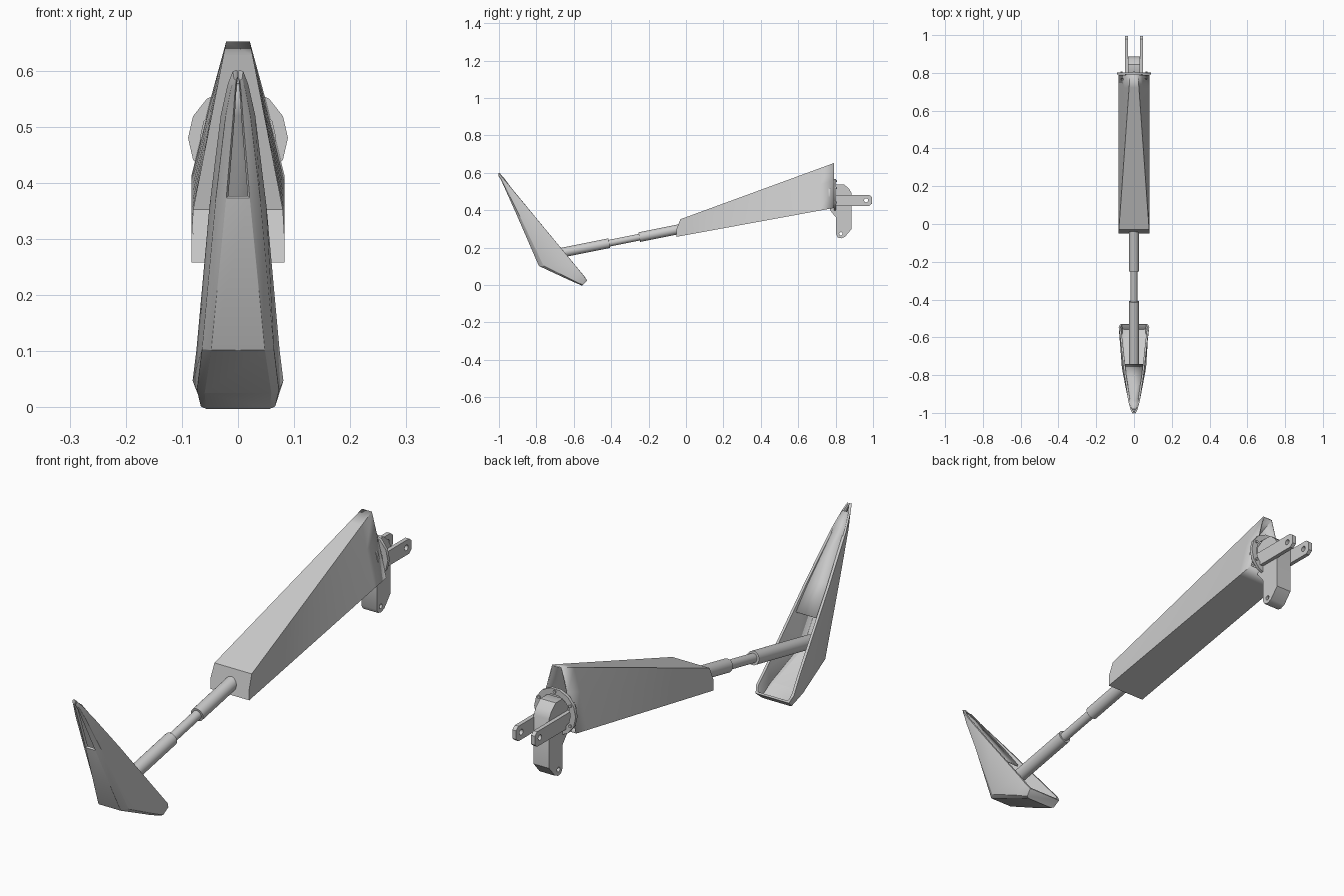
import bpy, bmesh, math
from mathutils import Vector, Matrix

if "Cube" in bpy.data.objects:
    bpy.data.objects.remove(bpy.data.objects["Cube"])


def mesh_object(name, verts, faces):
    me = bpy.data.meshes.new(name)
    me.from_pydata(verts, [], faces)
    bm = bmesh.new()
    bm.from_mesh(me)
    bmesh.ops.remove_doubles(bm, verts=bm.verts, dist=1e-5)
    bmesh.ops.recalc_face_normals(bm, faces=bm.faces)
    bm.to_mesh(me)
    bm.free()
    ob = bpy.data.objects.new(name, me)
    bpy.context.collection.objects.link(ob)
    return ob


def smooth(ob, angle=35):
    bpy.ops.object.select_all(action='DESELECT')
    ob.select_set(True)
    bpy.context.view_layer.objects.active = ob
    bpy.ops.object.shade_smooth_by_angle(angle=math.radians(angle))


def solidify(ob, t, offset=-1):
    m = ob.modifiers.new("thickness", 'SOLIDIFY')
    m.thickness, m.offset = t, offset


def bevel(ob, w, seg=2):
    m = ob.modifiers.new("soft_edges", 'BEVEL')
    m.width, m.segments = w, seg
    m.limit_method, m.angle_limit = 'ANGLE', math.radians(30)


def circle(cx, cy, r, n=12):
    return [(cx + r * math.cos(2 * math.pi * i / n), cy + r * math.sin(2 * math.pi * i / n)) for i in range(n)]


def plate(name, loops, half, matrix):
    """Flat outline with optional holes, extruded to a plate."""
    cu = bpy.data.curves.new(name, 'CURVE')
    cu.dimensions, cu.fill_mode, cu.extrude = '2D', 'BOTH', half
    for loop in loops:
        sp = cu.splines.new('POLY')
        sp.points.add(len(loop) - 1)
        for p, (x, y) in zip(sp.points, loop):
            p.co = (x, y, 0, 1)
        sp.use_cyclic_u = True
    ob = bpy.data.objects.new(name, cu)
    bpy.context.collection.objects.link(ob)
    ob.matrix_world = matrix
    bpy.ops.object.select_all(action='DESELECT')
    ob.select_set(True)
    bpy.context.view_layer.objects.active = ob
    bpy.ops.object.convert(target='MESH')
    ob = bpy.context.object
    smooth(ob)
    return ob


def side_on(x):
    """Local XY becomes world YZ at the given x."""
    return Matrix(((0, 0, 1, x), (1, 0, 0, 0), (0, 1, 0, 0), (0, 0, 0, 1)))


def rod(name, a, b, r, n=20):
    a, b = Vector(a), Vector(b)
    d = b - a
    bpy.ops.mesh.primitive_cylinder_add(vertices=n, radius=r, depth=d.length, location=(a + b) / 2)
    ob = bpy.context.object
    ob.name = name
    ob.rotation_euler = d.to_track_quat('Z', 'Y').to_euler()
    smooth(ob)
    return ob


# Foot shell: stations from tip to heel (rim y, z, half width; front y, z, half width)
stations = [
    (-1.0, .600, .005, -.998, .585, .002),
    (-.980, .576, .014, -.985, .565, .004),
    (-.935, .520, .026, -.965, .520, .007),
    (-.800, .357, .046, -.900, .375, .019),
    (-.590, .103, .069, -.783, .105, .046),
    (-.545, .048, .076, -.620, .030, .058),
    (-.530, .026, .068, -.557, .002, .056),
]
verts, faces = [], []
for ry, rz, rw, fy, fz, fw in stations:
    R, F = Vector((rw, ry, rz)), Vector((fw, fy, fz))
    M = F.lerp(R, .12)
    M.x = fw + .6 * (rw - fw)
    half = [R, M, F]
    verts += half + [Vector((-v.x, v.y, v.z)) for v in reversed(half)]
for i in range(len(stations) - 1):
    for k in range(5):
        if k == 2 and i < 3:      # open slot in the upper front
            continue
        a = i * 6 + k
        faces.append((a, a + 1, a + 7, a + 6))
e = (len(stations) - 1) * 6
faces.append(tuple(range(e, e + 6)))
foot = mesh_object("foot_shell", verts, faces)
solidify(foot, .010, 0)
bevel(foot, .004)
smooth(foot, 40)

# Sheet that closes the upper back of the foot, slightly below the rim
verts = []
for ry, rz, rw, fy, fz, fw in stations[1:4] + [(-.72, .262, .053, -.85, .25, .03)]:
    c = Vector((0, ry, rz)).lerp(Vector((0, fy, fz)), .2)
    verts += [(-rw * .9, c.y, c.z), (rw * .9, c.y, c.z)]
sheet = mesh_object("foot_back_sheet", verts, [(i, i + 1, i + 3, i + 2) for i in (0, 2, 4)])
solidify(sheet, .006)
smooth(sheet)

# Stepped leg rod


def axis(y):
    return (0, y, .298 + .2 * (y + .04))


rod("lower_rod", axis(-.76), axis(-.41), .026)
rod("middle_rod", axis(-.42), axis(-.24), .018)
rod("upper_rod", axis(-.25), axis(-.03), .026)
rod("inner_rod", axis(-.04), axis(.78), .022)

# Tapered fairing: wide low nose, tall narrow rear, open at the back
N = 12
nose = [(.083, .258), (.083, .30), (.080, .352)]
tail = [(.083, .412), (.046, .56), (.021, .652)]
verts, faces = [], []
for i in range(N + 1):
    t = i / N
    sec = []
    for j, ((x0, z0), (x1, z1)) in enumerate(zip(nose, tail)):
        y = -.05 + (.84 * t if j < 2 else .02 + .82 * t)
        sec.append((x0 + (x1 - x0) * t, y, z0 + (z1 - z0) * t))
    verts += sec + [(-x, y, z) for x, y, z in reversed(sec)]
for i in range(N):
    for k in range(6):
        a, b = i * 6 + k, i * 6 + (k + 1) % 6
        faces.append((a, b, b + 6, a + 6))
faces.append(tuple(range(6)))
fairing = mesh_object("leg_fairing", verts, faces)
solidify(fairing, .005)
smooth(fairing, 30)

# Mounting ring and its inner plate
front_on = Matrix(((1, 0, 0, 0), (0, 0, -1, .797), (0, 1, 0, .48), (0, 0, 0, 1)))
plate("mounting_ring", [circle(0, 0, .089, 14), circle(0, 0, .066, 14)], .006, front_on)
plate("ring_back_plate", [circle(0, 0, .068, 14)], .004, Matrix.Translation((0, -.03, 0)) @ front_on)
for k in range(6):
    a = math.pi / 6 + k * math.pi / 3
    x, z = .077 * math.cos(a), .48 + .077 * math.sin(a)
    rod("ring_bolt", (x, .80, z), (x, .808, z), .006, 8)

# Pair of fork prongs with pin holes
prong = [(.76, .424), (.98, .424), (.995, .436), (.995, .470), (.98, .482), (.76, .482)]
for s in (-1, 1):
    p = plate("fork_prong", [prong, circle(.963, .453, .011)], .008, side_on(s * .040))

# Central upright tab with a pin hole at the lower end
tab = [(.77, .40), (.803, .36), (.803, .27), (.812, .254), (.83, .25), (.85, .258), (.886, .30),
       (.886, .49), (.872, .515), (.845, .538), (.80, .538), (.77, .52)]
plate("centre_tab", [tab, circle(.828, .274, .009)], .033, side_on(0))
